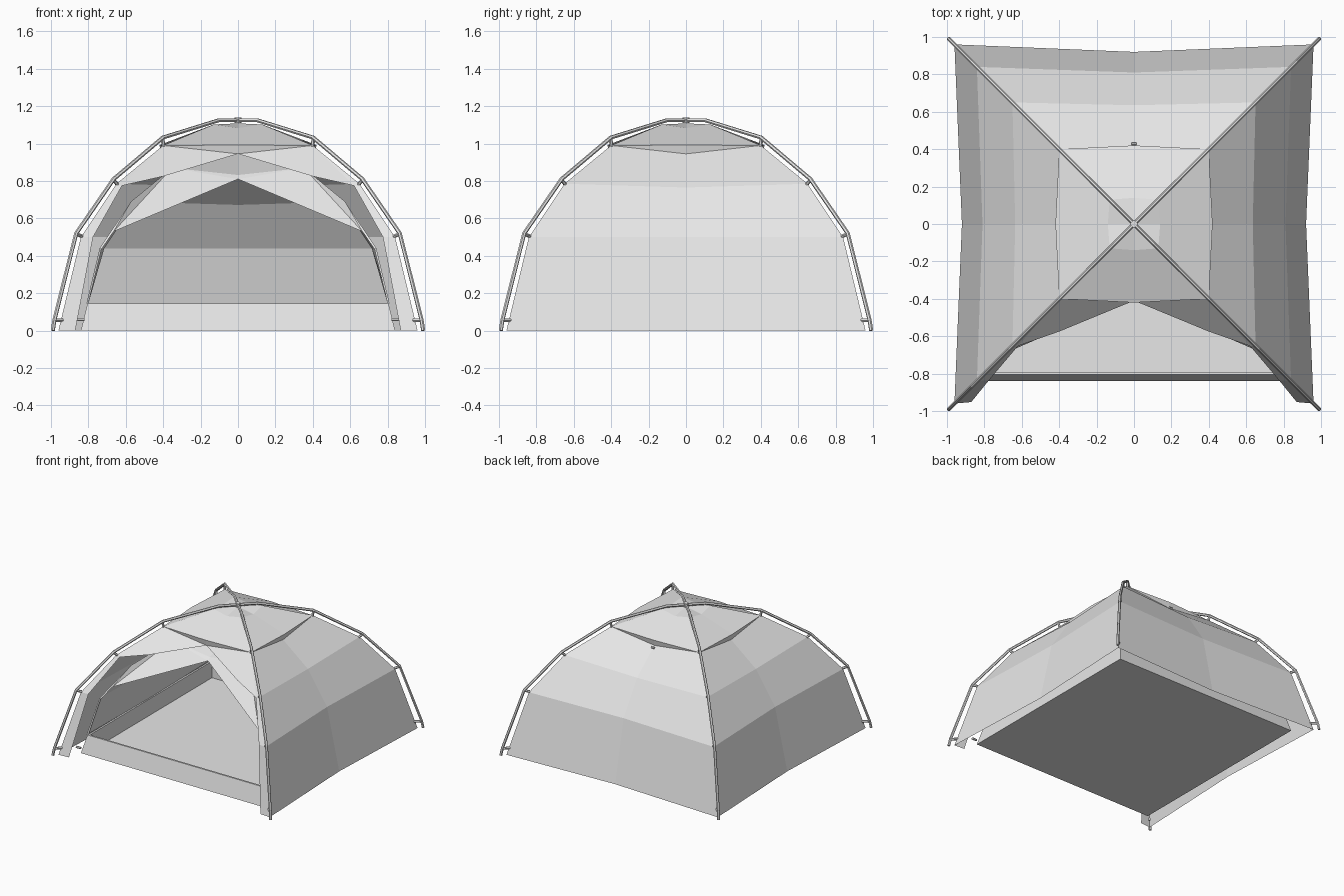
import bpy
import math
from mathutils import Vector, Matrix

cube = bpy.data.objects.get("Cube")
if cube:
    bpy.data.objects.remove(cube, do_unlink=True)

grey = bpy.data.materials.new("light grey")
grey.use_nodes = True
grey.diffuse_color = (0.8, 0.8, 0.8, 1)
grey.node_tree.nodes["Principled BSDF"].inputs["Base Color"].default_value = (0.8, 0.8, 0.8, 1)


def make(name, polys):
    """Join polygons given as point lists into one welded flat-shaded object."""
    index, faces = {}, []
    for poly in polys:
        face = []
        for p in poly:
            key = tuple(round(c, 4) for c in p)
            face.append(index.setdefault(key, len(index)))
        faces.append(face)
    mesh = bpy.data.meshes.new(name)
    mesh.from_pydata(list(index), [], faces)
    mesh.materials.append(grey)
    ob = bpy.data.objects.new(name, mesh)
    bpy.context.collection.objects.link(ob)
    return ob


def turn(polys, quarter):
    rot = Matrix.Rotation(quarter * math.pi / 2, 3, 'Z')
    return [[rot @ Vector(p) for p in poly] for poly in polys]


def mirror(polys):
    """Add the x-mirrored copy with reversed winding."""
    return polys + [[(-p[0], p[1], p[2]) for p in reversed(poly)] for poly in polys]


def strip(mids, corners):
    """Half wall between a middle column and a corner column."""
    return [[mids[i], corners[i], corners[i + 1], mids[i + 1]] for i in range(len(mids) - 1)]


def columns(mid, corner):
    return ([(0, -d, z) for d, z in mid], [(d, -d, z) for d, z in corner])


# Outer fly: three closed walls and a front wall with a wide opening
fly_mid, fly_corner = columns([(.92, 0), (.81, .5), (.635, .765), (.41, .945)],
                              [(.96, 0), (.84, .5), (.65, .785), (.40, .99)])
wall = mirror(strip(fly_mid, fly_corner))
fly = [p for q in (1, 2, 3) for p in turn(wall, q)]
edge = [(.87, -.952, 0), (.775, -.835, .5), (.62, -.652, .775), (.40, -.575, .825)]
c3, top = fly_corner[3], fly_mid[3]
fly += mirror(strip(edge[:3], fly_corner[:3]) +
              [[edge[2], fly_corner[2], c3], [edge[3], edge[2], c3], [top, edge[3], c3]])
make("outer_fly", fly)

# Vent cap with short hanging lips
lip = (0, -.42, .992)
ring_mid, ring_corner, peak = (0, -.14, 1.083), (.13, -.13, 1.102), (0, 0, 1.108)
cap = mirror([[top, c3, lip], [lip, c3, ring_corner, ring_mid], [ring_mid, ring_corner, peak]])
make("vent_cap", [p for q in range(4) for p in turn(cap, q)])

# Inner tent with a doorway in its front wall
in_mid, in_corner = columns([(.80, .145), (.715, .44), (.56, .672), (.365, .832)],
                            [(.81, .145), (.74, .44), (.572, .69), (.352, .87)])
inner_wall = mirror(strip(in_mid, in_corner))
inner = [p for q in (1, 2, 3) for p in turn(inner_wall, q)]
door = [(.80, -.80, .145), (.73, -.74, .435), (.665, -.68, .53), (0, -.39, .81)]
k = in_corner
inner += mirror([[door[0], k[0], k[1], door[1]], [door[1], k[1], k[2], door[2]],
                 [door[2], k[2], k[3]], [door[3], door[2], k[3]], [in_mid[3], door[3], k[3]]])
roof = mirror([[in_mid[3], k[3], (0, 0, .95)]])
inner += [p for q in range(4) for p in turn(roof, q)]
make("inner_tent", inner)

# Floor tub: sloping sides with a thin rim and an inner floor
levels = [(.84, 0), (.805, .145), (.79, .145), (.79, .01)]
rings = [[(-d, -d, z), (d, -d, z)] for d, z in levels]
side = [[a[0], a[1], b[1], b[0]] for a, b in zip(rings, rings[1:])]
tub = [p for q in range(4) for p in turn(side, q)]
for (d, z), way in ((levels[0], -1), (levels[3], 1)):
    square = [(-d, -d, z), (d, -d, z), (d, d, z), (-d, d, z)]
    tub.append(square[::way])
make("floor_tub", tub)


def rod(name, points, radius, sides=6):
    """Straight-segment tube swept along points lying in one vertical plane."""
    pts = [Vector(p) for p in points]
    run = pts[-1] - pts[0]
    across = Vector((-run.y, run.x, 0)).normalized()
    loops = []
    for i, p in enumerate(pts):
        a = (p - pts[max(i - 1, 0)]).normalized()
        b = (pts[min(i + 1, len(pts) - 1)] - p).normalized()
        up = (a + b).normalized().cross(across)
        loops.append([p + radius * (math.cos(t) * across + math.sin(t) * up)
                      for t in (2 * math.pi * j / sides for j in range(sides))])
    polys = [loops[0][::-1], loops[-1]]
    for a, b in zip(loops, loops[1:]):
        polys += [[a[j], a[(j + 1) % sides], b[(j + 1) % sides], b[j]] for j in range(sides)]
    return make(name, polys)


# Two crossing arched poles
arch = [(.99, 0), (.982, .055), (.865, .52), (.665, .81), (.402, 1.032), (.105, 1.124)]
for n, s in (("pole_a", 1), ("pole_b", -1)):
    path = [(-d, -d * s, z) for d, z in arch] + [(d, d * s, z) for d, z in reversed(arch)]
    rod(n, path, .011)

# Clips joining the fly corners to the poles
clips = [(.94, .055, .985, .055), (.835, .505, .868, .518),
         (.645, .782, .668, .808), (.398, .985, .404, 1.03)]
for sx in (-1, 1):
    for sy in (-1, 1):
        for a, za, b, zb in clips:
            rod("pole_clip", [(sx * a, sy * a, za), (sx * b, sy * b, zb)], .010)
    # Small door toggles beside the opening
    rod("door_toggle", [(sx * .82, -.87, .058), (sx * .86, -.87, .058)], .009)

# Rear toggle under the vent cap
rod("rear_toggle", [(-.014, .43, .935), (.014, .43, .935)], .008)

# Hub where the poles cross
bpy.ops.mesh.primitive_cylinder_add(vertices=8, radius=.02, depth=.03, location=(0, 0, 1.124))
hub = bpy.context.object
hub.name = "pole_hub"
hub.data.materials.append(grey)
